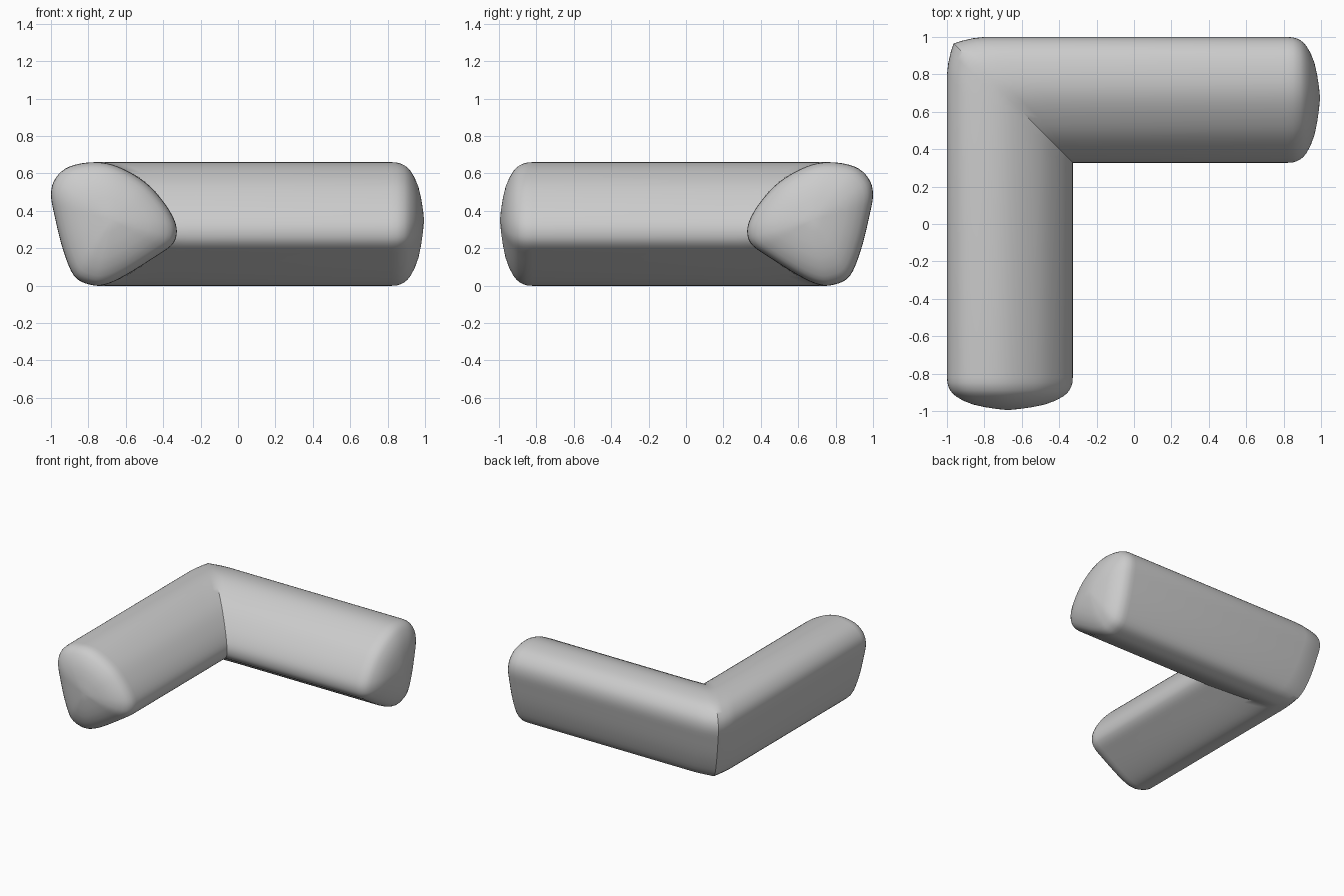
import bpy, bmesh, math
from mathutils import Vector

if "Cube" in bpy.data.objects:
    bpy.data.objects.remove(bpy.data.objects["Cube"])

# Cross-section: u = distance from the outer side, z = height
PROFILE = [(0.0, 0.49), (0.025, 0.575), (0.10, 0.637), (0.235, 0.66), (0.36, 0.635),
           (0.50, 0.555), (0.60, 0.45), (0.66, 0.35), (0.672, 0.275), (0.645, 0.215),
           (0.56, 0.155), (0.40, 0.055), (0.29, 0.005), (0.21, 0.005), (0.125, 0.05),
           (0.065, 0.19), (0.02, 0.37)]
CENTRE = Vector((0.325, 0.35))


def smooth_loop(points, steps):
    """Closed Catmull-Rom curve through the points."""
    p = [Vector(q) for q in points]
    n, out = len(p), []
    for i in range(n):
        a, b, c, d = p[i - 1], p[i], p[(i + 1) % n], p[(i + 2) % n]
        for k in range(steps):
            t = k / steps
            out.append(0.5 * (2 * b + (c - a) * t + (2 * a - 5 * b + 4 * c - d) * t ** 2
                              + (3 * b - a - 3 * c + d) * t ** 3))
    return out


section = smooth_loop(PROFILE, 4)

# Domed end: (y position, section scale)
CAP = [(-0.989, 0.18), (-0.979, 0.38), (-0.965, 0.57), (-0.945, 0.73), (-0.922, 0.85),
       (-0.905, 0.91), (-0.89, 0.945), (-0.87, 0.975), (-0.85, 0.993), (-0.82, 1.0)]


def scaled_ring(y, s):
    pts = [CENTRE + (q - CENTRE) * s for q in section]
    return [Vector((-1 + q.x, y, q.y)) for q in pts]


def mitre_ring(back):
    """Diagonal section; the outer corner is pinched in at the seam itself."""
    ring = []
    for q in section:
        pinch = 0.035 * max(0, 1 - q.x / 0.67) ** 2 * (1 - back / 0.2) ** 1.5
        u = q.x + pinch
        ring.append(Vector((-1 + u, 1 - u - back, q.y)))
    return ring


# One leg, then its reflection across the mitre plane
leg = [scaled_ring(y, s) for y, s in CAP]
leg += [mitre_ring(b) for b in (0.2, 0.13, 0.06)]
reflected = [[Vector((-v.y, -v.x, v.z)) for v in ring] for ring in reversed(leg)]
rings = leg + [mitre_ring(0)] + reflected

bm = bmesh.new()
loops = [[bm.verts.new(v) for v in ring] for ring in rings]
n = len(section)
for a, b in zip(loops, loops[1:]):
    for i in range(n):
        j = (i + 1) % n
        bm.faces.new((a[i], a[j], b[j], b[i]))

# Close the domes
for loop, tip in ((loops[0], (-0.675, -0.995, 0.35)), (loops[-1], (0.995, 0.675, 0.35))):
    v = bm.verts.new(tip)
    for i in range(n):
        bm.faces.new((loop[i], loop[(i + 1) % n], v))
bmesh.ops.recalc_face_normals(bm, faces=bm.faces)

# Corner bolster
mesh = bpy.data.meshes.new("corner_bolster")
bm.to_mesh(mesh)
bm.free()
bolster = bpy.data.objects.new("corner_bolster", mesh)
bpy.context.collection.objects.link(bolster)
bpy.context.view_layer.objects.active = bolster
bolster.select_set(True)
bpy.ops.object.shade_smooth_by_angle(angle=math.radians(35))
